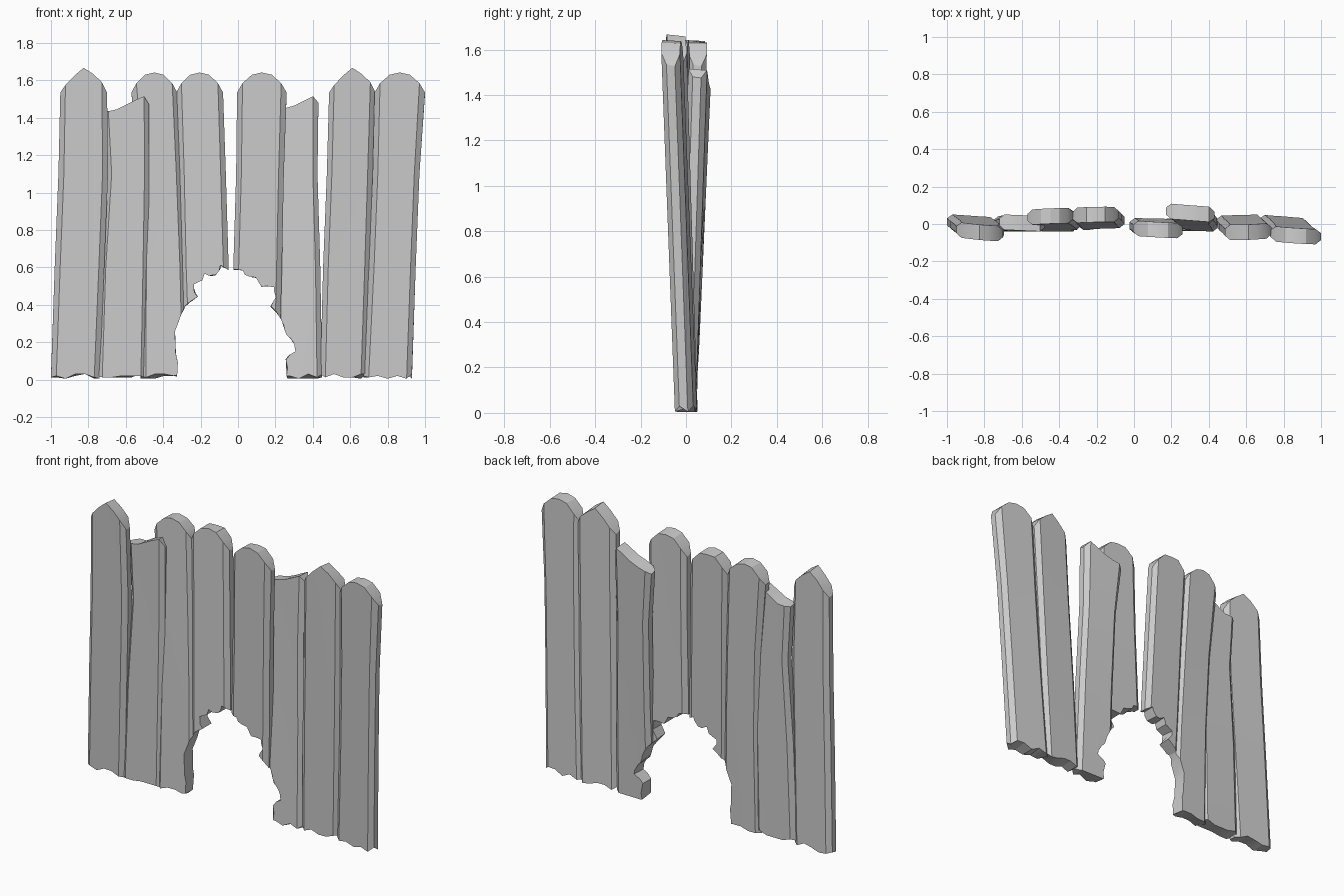
import bpy, bmesh, random

if "Cube" in bpy.data.objects:
    bpy.data.objects.remove(bpy.data.objects["Cube"])

random.seed(4)
THICK = 0.082
COLS = (0, 0.11, 0.3, 0.5, 0.7, 0.89, 1)      # positions across a plank
LEVELS = (0.0, 0.6, 1.1)                      # heights of the bends

# Top-edge heights across a plank
POINT = (1.535, 1.575, 1.625, 1.667, 1.635, 1.59, 1.535)
ROUND = (1.535, 1.585, 1.63, 1.642, 1.63, 1.585, 1.535)
TORN_A = (1.435, 1.435, 1.445, 1.47, 1.495, 1.515, 1.47)
TORN_B = (1.42, 1.43, 1.45, 1.465, 1.49, 1.515, 1.48)


def finish(name, bm):
    bmesh.ops.recalc_face_normals(bm, faces=bm.faces)
    me = bpy.data.meshes.new(name)
    bm.to_mesh(me)
    bm.free()
    ob = bpy.data.objects.new(name, me)
    bpy.context.collection.objects.link(ob)
    return ob


def plank(name, left, right, y_low, y_top, top):
    """Loft a chamfered section up a bent, leaning plank.
    left / right: edge x at each level and at the top.
    y_low / y_top: centre depth (left, right) at the foot and the top."""
    bm = bmesh.new()
    n = len(COLS)
    ring_cols = [(i, -1) for i in range(n)] + [(i, 1) for i in reversed(range(n))]
    rings = []
    for r in range(4):
        ring = []
        for i, side in ring_cols:
            u = COLS[i]
            if r == 3:
                z = top[i] + (random.uniform(-0.012, 0.0) if side > 0 else 0)
            elif r == 0:
                z = random.choice((0.005, 0.012, 0.02, 0.03))
            else:
                z = LEVELS[r]
            x = left[r] + (right[r] - left[r]) * u
            t = z / 1.54
            lo = y_low[0] + (y_low[1] - y_low[0]) * u
            hi = y_top[0] + (y_top[1] - y_top[0]) * u
            depth = THICK / 2 * (0.45 if i in (0, n - 1) else 1)
            ring.append(bm.verts.new((x, lo + (hi - lo) * t + side * depth, z)))
        rings.append(ring)
    m = 2 * n
    for a, b in zip(rings, rings[1:]):
        for k in range(m):
            bm.faces.new((a[k], a[(k + 1) % m], b[(k + 1) % m], b[k]))
    for ring in (rings[0], rings[-1]):
        for k in range(n - 1):
            bm.faces.new((ring[k], ring[k + 1], ring[m - 2 - k], ring[m - 1 - k]))
    return finish(name, bm)


# Eight fence planks, left to right
planks = [
    plank("plank_1", (-1.0, -.98, -.96, -.95), (-.74, -.715, -.695, -.70),
          (.012, -.005), (-.03, -.052), POINT),
    plank("plank_2", (-.755, -.735, -.70, -.72), (-.49, -.48, -.475, -.475),
          (.0, .0), (.012, .0), TORN_A),
    plank("plank_3", (-.52, -.515, -.53, -.57), (-.27, -.285, -.305, -.325),
          (.0, .0), (.035, .045), ROUND),
    plank("plank_4", (-.285, -.305, -.315, -.33), (-.03, -.05, -.065, -.08),
          (-.005, .0), (.045, .05), ROUND),
    plank("plank_5", (-.03, -.025, -.01, -.005), (.22, .235, .245, .26),
          (.0, -.005), (-.022, -.036), ROUND),
    plank("plank_6", (.20, .205, .20, .17), (.45, .44, .425, .43),
          (.005, .0), (.075, .05), TORN_B),
    plank("plank_7", (.44, .455, .475, .487), (.685, .705, .72, .735),
          (.005, .01), (-.045, -.035), POINT),
    plank("plank_8", (.67, .70, .72, .73), (.93, .95, .97, 1.0),
          (.01, -.01), (-.05, -.068), ROUND),
]

# Jagged hole broken through the middle planks
HOLE = [(-.32, -.1), (-.315, .06), (-.335, .15), (-.34, .25), (-.30, .36),
        (-.285, .40), (-.22, .44), (-.225, .515), (-.19, .53), (-.18, .56),
        (-.11, .57), (-.10, .62), (-.05, .59), (.02, .58), (.03, .56),
        (.09, .55), (.12, .50), (.185, .49), (.20, .44), (.18, .40),
        (.23, .31), (.24, .26), (.285, .22), (.298, .15), (.26, .10),
        (.25, .03), (.26, -.1)]
bm = bmesh.new()
front = [bm.verts.new((x, -0.2, z)) for x, z in HOLE]
back = [bm.verts.new((x * 1.04 + random.uniform(-.02, .02), 0.2,
                      z + (random.uniform(-.02, .02) if z > 0 else 0)))
        for x, z in HOLE]
bm.faces.new(front)
bm.faces.new(back[::-1])
for k in range(len(HOLE)):
    j = (k + 1) % len(HOLE)
    bm.faces.new((front[k], front[j], back[j], back[k]))
cutter = finish("hole_cutter", bm)
cutter.hide_render = True

for ob in planks[2:6]:
    mod = ob.modifiers.new("hole", 'BOOLEAN')
    mod.operation = 'DIFFERENCE'
    mod.solver = 'EXACT'
    mod.object = cutter
    bpy.context.view_layer.objects.active = ob
    bpy.ops.object.modifier_apply(modifier=mod.name)
bpy.data.objects.remove(cutter)

# Soft grain on the boards, crisp edges
for ob in planks:
    ob.select_set(True)
bpy.context.view_layer.objects.active = planks[0]
bpy.ops.object.shade_smooth_by_angle(angle=0.45)
